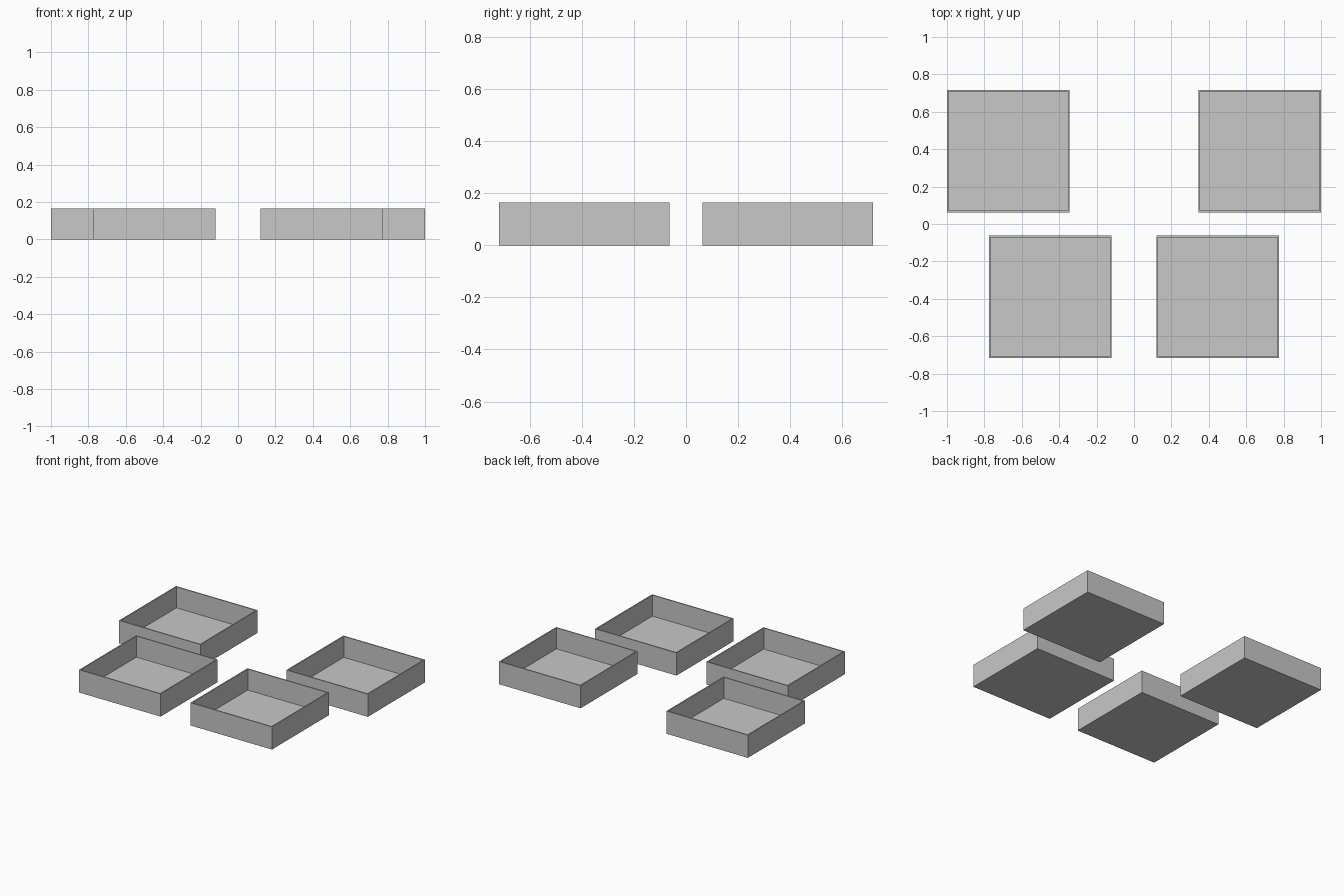
import bpy
import bmesh

cube = bpy.data.objects.get("Cube")
if cube:
    bpy.data.objects.remove(cube, do_unlink=True)

SIZE, HEIGHT, WALL = 0.655, 0.165, 0.012

grey = bpy.data.materials.new("light grey")
grey.use_nodes = True
colour = (0.58, 0.58, 0.58, 1)
grey.diffuse_color = colour
grey.node_tree.nodes["Principled BSDF"].inputs["Base Color"].default_value = colour


def make_tray(name, x, y):
    """Open square tray: a box whose top is inset and pushed down."""
    bm = bmesh.new()
    bmesh.ops.create_cube(bm, size=1)
    bmesh.ops.scale(bm, vec=(SIZE, SIZE, HEIGHT), verts=bm.verts)
    bmesh.ops.translate(bm, vec=(0, 0, HEIGHT / 2), verts=bm.verts)
    bm.normal_update()
    top = max(bm.faces, key=lambda f: f.calc_center_median().z)

    # Thin rim, then the sunken floor
    bmesh.ops.inset_region(bm, faces=[top], thickness=WALL)
    floor = bmesh.ops.extrude_discrete_faces(bm, faces=[top])["faces"][0]
    bmesh.ops.translate(bm, vec=(0, 0, WALL - HEIGHT), verts=floor.verts)
    bmesh.ops.recalc_face_normals(bm, faces=bm.faces)

    mesh = bpy.data.meshes.new(name)
    bm.to_mesh(mesh)
    bm.free()
    mesh.materials.append(grey)
    tray = bpy.data.objects.new(name, mesh)
    tray.location = (x, y, 0)
    bpy.context.collection.objects.link(tray)


# Back pair stands wider apart than the front pair
for row, x, y in (("front", 0.4475, -0.39), ("back", 0.6725, 0.39)):
    for side, sign in (("left", 1), ("right", -1)):
        make_tray(f"{row}_{side}_tray", sign * x, y)
